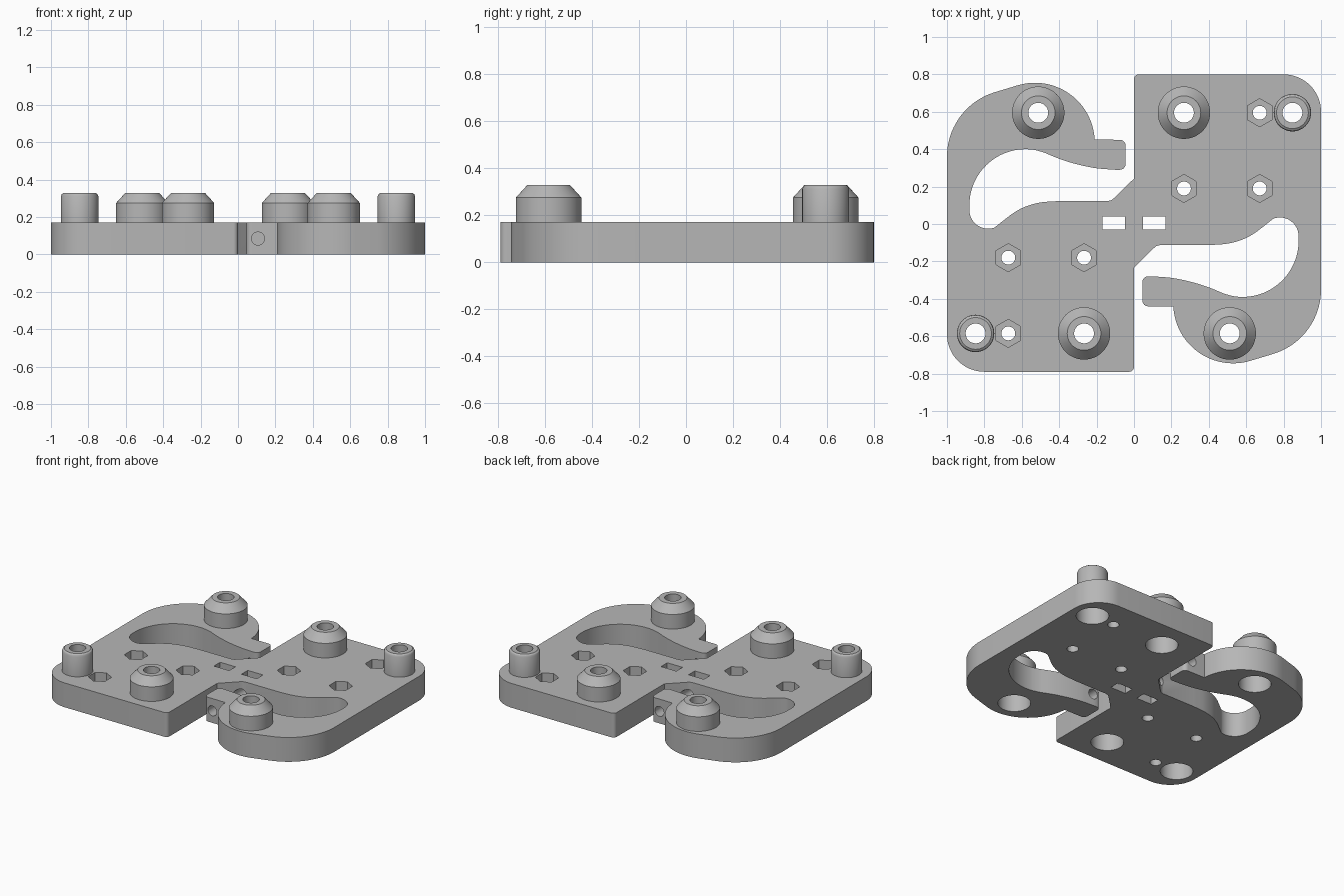
import bpy, bmesh
from math import radians, sin, cos, pi
from mathutils import Vector, Matrix

if "Cube" in bpy.data.objects:
    bpy.data.objects.remove(bpy.data.objects["Cube"])

grey = bpy.data.materials.new("plain grey")
grey.use_nodes = True
grey.diffuse_color = (0.47, 0.47, 0.47, 1)
grey.node_tree.nodes["Principled BSDF"].inputs["Base Color"].default_value = grey.diffuse_color

THICK, TOP, MID_Y = 0.172, 0.33, 0.005


def make(name, bm):
    bmesh.ops.remove_doubles(bm, verts=bm.verts, dist=1e-5)
    bmesh.ops.recalc_face_normals(bm, faces=bm.faces)
    mesh = bpy.data.meshes.new(name)
    bm.to_mesh(mesh)
    bm.free()
    mesh.materials.append(grey)
    obj = bpy.data.objects.new(name, mesh)
    bpy.context.collection.objects.link(obj)
    return obj


def smooth(obj):
    obj.data.shade_smooth()
    obj.data.set_sharp_from_angle(angle=radians(28))


def prism(name, points, z0, z1):
    bm = bmesh.new()
    face = bm.faces.new([bm.verts.new((x, y, z0)) for x, y in points])
    side = bmesh.ops.extrude_face_region(bm, geom=[face])["geom"]
    bmesh.ops.translate(bm, vec=(0, 0, z1 - z0),
                        verts=[v for v in side if isinstance(v, bmesh.types.BMVert)])
    return make(name, bm)


def lathe(name, profile, x, y, steps=48):
    bm = bmesh.new()
    verts = [bm.verts.new((r, 0, z)) for r, z in profile]
    edges = [bm.edges.new((a, b)) for a, b in zip(verts, verts[1:] + verts[:1])
             if a.co.x + b.co.x > 0]
    bmesh.ops.spin(bm, geom=verts + edges, cent=(0, 0, 0), axis=(0, 0, 1),
                   angle=2 * pi, steps=steps)
    bmesh.ops.translate(bm, verts=bm.verts, vec=(x, y, 0))
    return make(name, bm)


def arc(cx, cy, r, a0, a1, n=16):
    angles = [radians(a0 + (a1 - a0) * i / n) for i in range(n + 1)]
    return [(cx + r * cos(a), cy + r * sin(a)) for a in angles]


def spline(points, n=6):
    # smooth curve through the points
    p = [Vector(q) for q in points]
    p = [2 * p[0] - p[1]] + p + [2 * p[-1] - p[-2]]
    out = []
    for a, b, c, d in zip(p, p[1:], p[2:], p[3:]):
        for i in range(n):
            t = i / n
            out.append(tuple(0.5 * (2 * b + (c - a) * t + (2 * a - 5 * b + 4 * c - d) * t * t
                                    + (3 * b - a - 3 * c + d) * t ** 3)))
    return out + [tuple(p[-2])]


def turned(points):
    # half-turn copy about the plate centre
    return [(-x, 2 * MID_Y - y) for x, y in points]


# plate outline: hooked arm, curved slot, then the square body corner
half = arc(-0.64, 0.36, 0.36, 180, 107, 20)
half += arc(-0.53, 0.435, 0.32, 107, 3, 28)
half += arc(-0.075, 0.42, 0.03, 90, 0, 6)
half += arc(-0.075, 0.32, 0.03, 0, -90, 6)
half += spline([(-0.1, 0.29), (-0.2, 0.298), (-0.3, 0.318), (-0.395, 0.347), (-0.48, 0.382)])
half += arc(-0.58, 0.1, 0.3, 80, 180, 28)
half += arc(-0.78, 0.075, 0.1, 180, 290, 14)
half += spline([(-0.69, 0.025), (-0.64, 0.062), (-0.58, 0.093), (-0.5, 0.115), (-0.4, 0.123)])
half += [(-0.14, 0.123), (-0.12, 0.128), (-0.105, 0.14), (0, 0.243)]
half += arc(0.025, 0.775, 0.025, 180, 90, 6)
half += arc(0.8, 0.6, 0.2, 90, 0, 16)
plate = prism("base_plate", half + turned(half), 0, THICK)

cutters = []

# bosses with screw bores and head recesses beneath
big = [(0.14, THICK), (0.14, 0.275), (0.09, TOP), (0.053, TOP), (0.053, THICK)]
small = [(0.1, THICK), (0.1, 0.312), (0.095, 0.323), (0.085, TOP), (0.053, TOP), (0.053, THICK)]
bore = [(0, -0.05), (0.105, -0.05), (0.105, 0.13), (0.053, 0.13), (0.053, 0.3), (0, 0.3)]
for label, profile, spot in (("arm_boss", big, (-0.512, 0.595)),
                             ("body_boss", big, (0.267, 0.595)),
                             ("corner_post", small, (0.847, 0.595))):
    for end, (x, y) in zip(("back", "front"), [spot] + turned([spot])):
        smooth(lathe(f"{label}_{end}", profile, x, y))
        cutters.append(lathe("bore_cutter", bore, x, y))

# hexagonal nut pockets with through holes
pin = [(0, -0.05), (0.037, -0.05), (0.037, 0.3), (0, 0.3)]
pockets = [(0.672, 0.595), (0.267, 0.19), (0.672, 0.19)]
for x, y in pockets + turned(pockets):
    cutters.append(prism("hex_cutter", arc(x, y, 0.075, 30, 330, 5), 0.08, 0.3))
    cutters.append(lathe("pin_cutter", pin, x, y, 32))

# square nut slots and the cross holes through the arm tips
slot = [(0.048, -0.03), (0.168, -0.03), (0.168, 0.04), (0.048, 0.04)]
for i, pts in enumerate((slot, turned(slot))):
    cutters.append(prism("slot_cutter", pts, -0.05, 0.3))
    rod = lathe("cross_cutter", [(0, 0), (0.035, 0), (0.035, 0.6), (0, 0.6)], 0, 0, 32)
    side = 1 - 2 * i
    rod.data.transform(Matrix.Translation((0.107 * side, MID_Y + 0.095 * side, 0.085))
                       @ Matrix.Rotation(radians(90 * side), 4, 'X'))
    cutters.append(rod)

# cut everything out of the plate and bake the result
for cutter in cutters:
    cutter.hide_render = True
    mod = plate.modifiers.new("cut", 'BOOLEAN')
    mod.operation, mod.solver, mod.object = 'DIFFERENCE', 'EXACT', cutter
bpy.context.view_layer.update()
graph = bpy.context.evaluated_depsgraph_get()
baked = bpy.data.meshes.new_from_object(plate.evaluated_get(graph))
plate.modifiers.clear()
plate.data = baked
for cutter in cutters:
    bpy.data.objects.remove(cutter)
smooth(plate)
